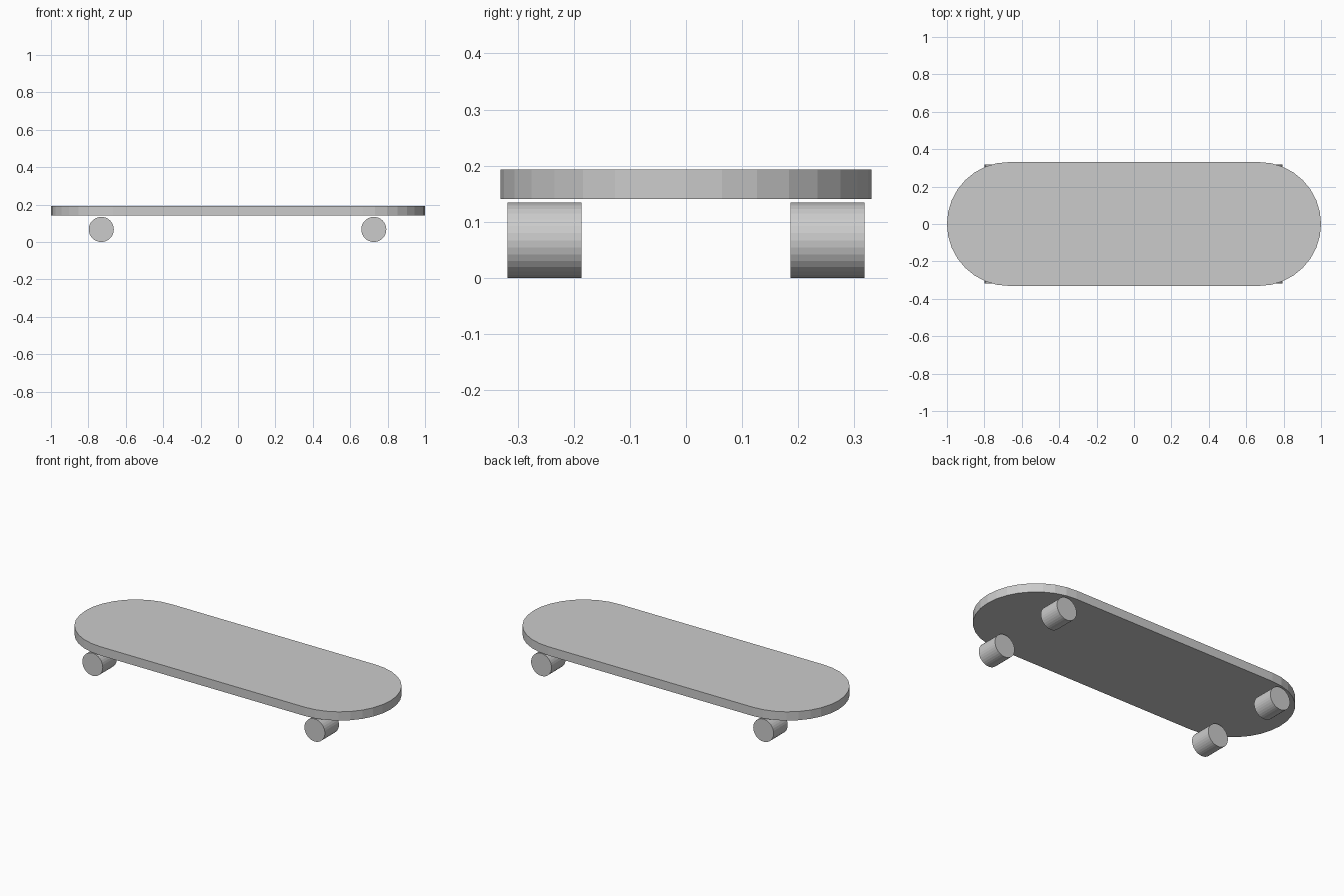
import bpy, bmesh
from math import pi, sin, cos
from mathutils import Matrix

if "Cube" in bpy.data.objects:
    bpy.data.objects.remove(bpy.data.objects["Cube"])

HALF_WIDTH = 0.331
DECK_BOTTOM, DECK_TOP = 0.141, 0.193
WHEEL_R, WHEEL_W = 0.067, 0.132


def finish(name, bm):
    bmesh.ops.recalc_face_normals(bm, faces=bm.faces[:])
    mesh = bpy.data.meshes.new(name)
    bm.to_mesh(mesh)
    bm.free()
    obj = bpy.data.objects.new(name, mesh)
    bpy.context.collection.objects.link(obj)
    return obj


# Deck: board outline with two half-round ends, extruded upward
def make_deck(segments=16):
    bm = bmesh.new()
    outline = []
    for start, cx in ((-pi / 2, 1 - HALF_WIDTH), (pi / 2, HALF_WIDTH - 1)):
        for i in range(segments + 1):
            a = start + pi * i / segments
            outline.append(bm.verts.new((cx + HALF_WIDTH * cos(a),
                                         HALF_WIDTH * sin(a), DECK_BOTTOM)))
    base = bm.faces.new(outline)
    top = bmesh.ops.extrude_face_region(bm, geom=[base], use_keep_orig=True)
    verts = [g for g in top["geom"] if isinstance(g, bmesh.types.BMVert)]
    bmesh.ops.translate(bm, verts=verts, vec=(0, 0, DECK_TOP - DECK_BOTTOM))
    finish("deck", bm)


# Wheel: cylinder lying along y
def make_wheel(name, x, y):
    bm = bmesh.new()
    bmesh.ops.create_cone(
        bm, cap_ends=True, segments=32, radius1=WHEEL_R, radius2=WHEEL_R,
        depth=WHEEL_W,
        matrix=Matrix.Translation((x, y, WHEEL_R)) @ Matrix.Rotation(pi / 2, 4, 'X'))
    finish(name, bm)


make_deck()
for end, x in (("left", -0.731), ("right", 0.726)):
    for side, y in (("front", -0.2525), ("back", 0.2525)):
        make_wheel(f"{side}_{end}_wheel", x, y)
